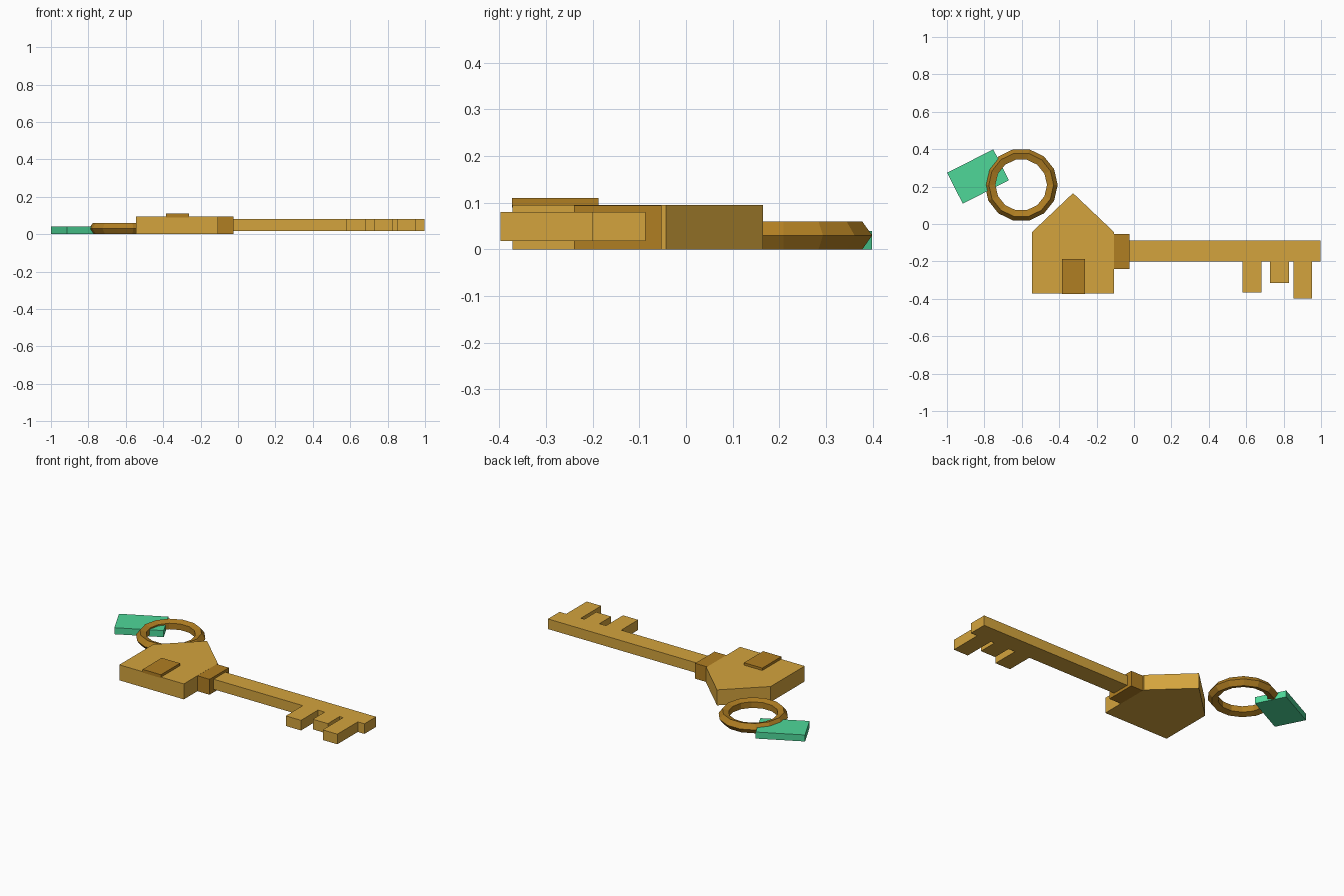
import bpy, bmesh, math
from mathutils import Matrix

if "Cube" in bpy.data.objects:
    bpy.data.objects.remove(bpy.data.objects["Cube"])


def material(name, rgb):
    m = bpy.data.materials.new(name)
    lin = [((c / 255 + 0.055) / 1.055) ** 2.4 for c in rgb]
    m.diffuse_color = (*lin, 1)
    m.use_nodes = True
    m.node_tree.nodes["Principled BSDF"].inputs["Base Color"].default_value = m.diffuse_color
    return m


brass = material("brass", (212, 164, 61))
bronze = material("dark_brass", (176, 126, 34))
green = material("tag_green", (78, 215, 153))


def finish(name, bm, mat):
    bmesh.ops.recalc_face_normals(bm, faces=bm.faces[:])
    me = bpy.data.meshes.new(name)
    bm.to_mesh(me)
    bm.free()
    me.materials.append(mat)
    ob = bpy.data.objects.new(name, me)
    bpy.context.collection.objects.link(ob)
    return ob


def plate(name, outline, z0, z1, mat):
    """Extrude a flat xy outline from z0 up to z1."""
    bm = bmesh.new()
    face = bm.faces.new([bm.verts.new((x, y, z0)) for x, y in outline])
    ext = bmesh.ops.extrude_face_region(bm, geom=[face])
    top = [g for g in ext["geom"] if isinstance(g, bmesh.types.BMVert)]
    bmesh.ops.translate(bm, verts=top, vec=(0, 0, z1 - z0))
    return finish(name, bm, mat)


def rect(x0, x1, y0, y1):
    return [(x0, y0), (x1, y0), (x1, y1), (x0, y1)]


# House-shaped key head with raised door
plate("house_head", [(-0.545, -0.372), (-0.107, -0.372), (-0.107, -0.043),
                     (-0.326, 0.165), (-0.545, -0.043)], 0, 0.095, brass)
plate("door", rect(-0.386, -0.262, -0.373, -0.188), 0.09, 0.11, bronze)

# Collar between head and shaft
plate("collar", rect(-0.108, -0.025, -0.24, -0.053), 0, 0.0945, bronze)

# Shaft and teeth as one outline
outline = [(-0.03, -0.2)]
for x0, x1, y in [(0.58, 0.683, -0.365), (0.728, 0.83, -0.315), (0.854, 0.953, -0.398)]:
    outline += [(x0, -0.2), (x0, y), (x1, y), (x1, -0.2)]
outline += [(0.998, -0.2), (0.998, -0.087), (-0.03, -0.087)]
plate("shaft_and_teeth", outline, 0.018, 0.08, brass)

# Key ring: 14-sided ring with a pentagonal section
bm = bmesh.new()
N, M, R, r = 14, 5, 0.1635, 0.0315
loops = []
for i in range(N):
    a = 2 * math.pi * i / N
    loop = []
    for j in range(M):
        b = 2 * math.pi * j / M
        d = R + r * math.cos(b)
        loop.append(bm.verts.new((-0.603 + d * math.cos(a), 0.209 + d * math.sin(a),
                                  0.03 + r * math.sin(b))))
    loops.append(loop)
for i in range(N):
    p, q = loops[i], loops[(i + 1) % N]
    for j in range(M):
        k = (j + 1) % M
        bm.faces.new((p[j], q[j], q[k], p[k]))
finish("key_ring", bm, bronze)

# Tilted tag hanging on the ring
bm = bmesh.new()
bmesh.ops.create_cube(bm, size=1, matrix=Matrix.Translation((-0.834, 0.254, 0.02))
                      @ Matrix.Rotation(math.radians(27), 4, "Z")
                      @ Matrix.Diagonal((0.277, 0.185, 0.04, 1)))
finish("tag", bm, green)
